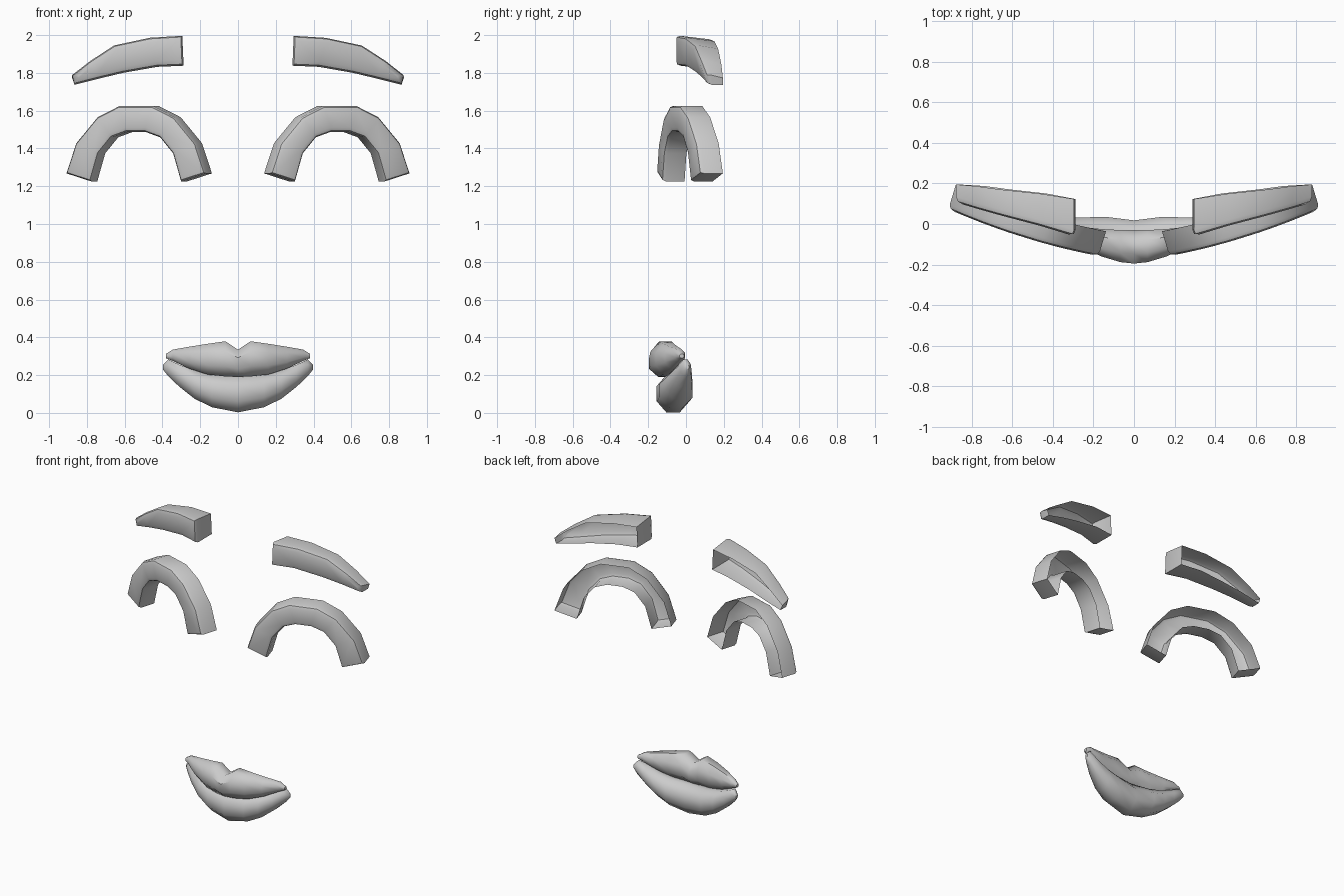
import bpy, bmesh, math

if "Cube" in bpy.data.objects:
    bpy.data.objects.remove(bpy.data.objects["Cube"])


def finish(name, bm, angle):
    me = bpy.data.meshes.new(name)
    bm.to_mesh(me)
    bm.free()
    ob = bpy.data.objects.new(name, me)
    bpy.context.collection.objects.link(ob)
    bpy.ops.object.select_all(action='DESELECT')
    ob.select_set(True)
    bpy.context.view_layer.objects.active = ob
    bpy.ops.object.shade_smooth_by_angle(angle=math.radians(angle))
    return ob


def open_shell(name, front_a, front_b, back_a, back_b, side, bevel):
    """Curved front strip between lines a and b, with walls to an open back."""
    bm = bmesh.new()

    def add(pts):
        return [bm.verts.new((side * x, y, z)) for x, y, z in pts]
    fa, fb, ba, bb = add(front_a), add(front_b), add(back_a), add(back_b)
    n = len(fa)
    for i in range(n - 1):
        bm.faces.new((fa[i], fa[i + 1], fb[i + 1], fb[i]))
    front, back = fa + fb[::-1], ba + bb[::-1]
    for i in range(2 * n):
        j = (i + 1) % (2 * n)
        bm.faces.new((front[i], back[i], back[j], front[j]))
    rim = [bm.edges.get((front[i], front[(i + 1) % (2 * n)])) for i in range(2 * n)]
    bmesh.ops.recalc_face_normals(bm, faces=bm.faces[:])
    bmesh.ops.bevel(bm, geom=rim, offset=bevel, segments=2, profile=0.5,
                    affect='EDGES', clamp_overlap=True)
    bm.normal_update()
    if sum(f.normal.y * f.calc_area() for f in bm.faces) > 0:
        bmesh.ops.reverse_faces(bm, faces=bm.faces[:])
    return finish(name, bm, 40)


# Eyelid arches: half outlines (distance from centre, height), mirrored to a full arch
OUTER = [(0.37, 1.268), (0.318, 1.427), (0.205, 1.565), (0.088, 1.625)]
INNER = [(0.237, 1.225), (0.195, 1.374), (0.126, 1.459), (0.05, 1.487)]


def arch_line(half, front):
    pts = []
    for d, z in [(-d, z) for d, z in half] + half[::-1]:
        x = 0.508 + d
        t = (x - 0.138) / 0.74
        y = -0.036 + 0.231 * t - 0.09 * t * (1 - t)
        pts.append((x + 0.037, y - 0.122, z) if front else (x, y, z))
    return pts


def eyelid(name, side):
    open_shell(name, arch_line(OUTER, True), arch_line(INNER, True),
               arch_line(OUTER, False), arch_line(INNER, False), side, 0.024)


# Eyebrows: top x, top z, bottom x, bottom z, front y, back y
BROW = [(0.295, 2.0, 0.288, 1.838, -0.06, 0.123),
        (0.466, 1.99, 0.43, 1.832, -0.01, 0.15),
        (0.656, 1.95, 0.61, 1.80, 0.04, 0.17),
        (0.783, 1.868, 0.735, 1.77, 0.075, 0.187),
        (0.878, 1.795, 0.865, 1.737, 0.105, 0.195)]


def eyebrow(name, side):
    open_shell(name,
               [(s[0], s[4], s[1]) for s in BROW],
               [(s[2], s[4], s[3]) for s in BROW],
               [(s[0], s[5], s[1] - 0.022) for s in BROW],
               [(s[2], s[5], s[3]) for s in BROW], side, 0.03)


for label, side in (("left", 1), ("right", -1)):
    eyelid("eyelid_" + label, side)
    eyebrow("eyebrow_" + label, side)


# Lips: eight-sided sections x, bottom z, top z, front y, back y, mirrored across x
def lip(name, half):
    stations = [(-s[0],) + s[1:] for s in half[:0:-1]] + half
    bm = bmesh.new()
    rings = []
    k = 1 / math.cos(math.pi / 8)
    for x, z0, z1, y0, y1 in stations:
        ring = []
        for i in range(8):
            a = math.pi / 8 + i * math.pi / 4
            ring.append(bm.verts.new((x, (y0 + y1) / 2 + k * math.cos(a) * (y1 - y0) / 2,
                                      (z0 + z1) / 2 + k * math.sin(a) * (z1 - z0) / 2)))
        rings.append(ring)
    for r, q in zip(rings, rings[1:]):
        for i in range(8):
            j = (i + 1) % 8
            bm.faces.new((r[i], r[j], q[j], q[i]))
    bm.faces.new(rings[0])
    bm.faces.new(rings[-1])
    bmesh.ops.recalc_face_normals(bm, faces=bm.faces[:])
    return finish(name, bm, 50)


lip("upper_lip", [(0.0, 0.19, 0.335, -0.195, -0.03),
                  (0.067, 0.193, 0.379, -0.188, -0.03),
                  (0.16, 0.203, 0.366, -0.16, -0.025),
                  (0.26, 0.235, 0.35, -0.112, -0.015),
                  (0.345, 0.275, 0.335, -0.058, -0.005),
                  (0.382, 0.29, 0.312, -0.035, -0.01)])
lip("lower_lip", [(0.0, 0.003, 0.2, -0.155, 0.018),
                  (0.138, 0.03, 0.206, -0.14, 0.035),
                  (0.23, 0.075, 0.225, -0.11, 0.033),
                  (0.31, 0.138, 0.255, -0.07, 0.03),
                  (0.37, 0.195, 0.283, -0.03, 0.025),
                  (0.396, 0.228, 0.255, -0.005, 0.015)])
